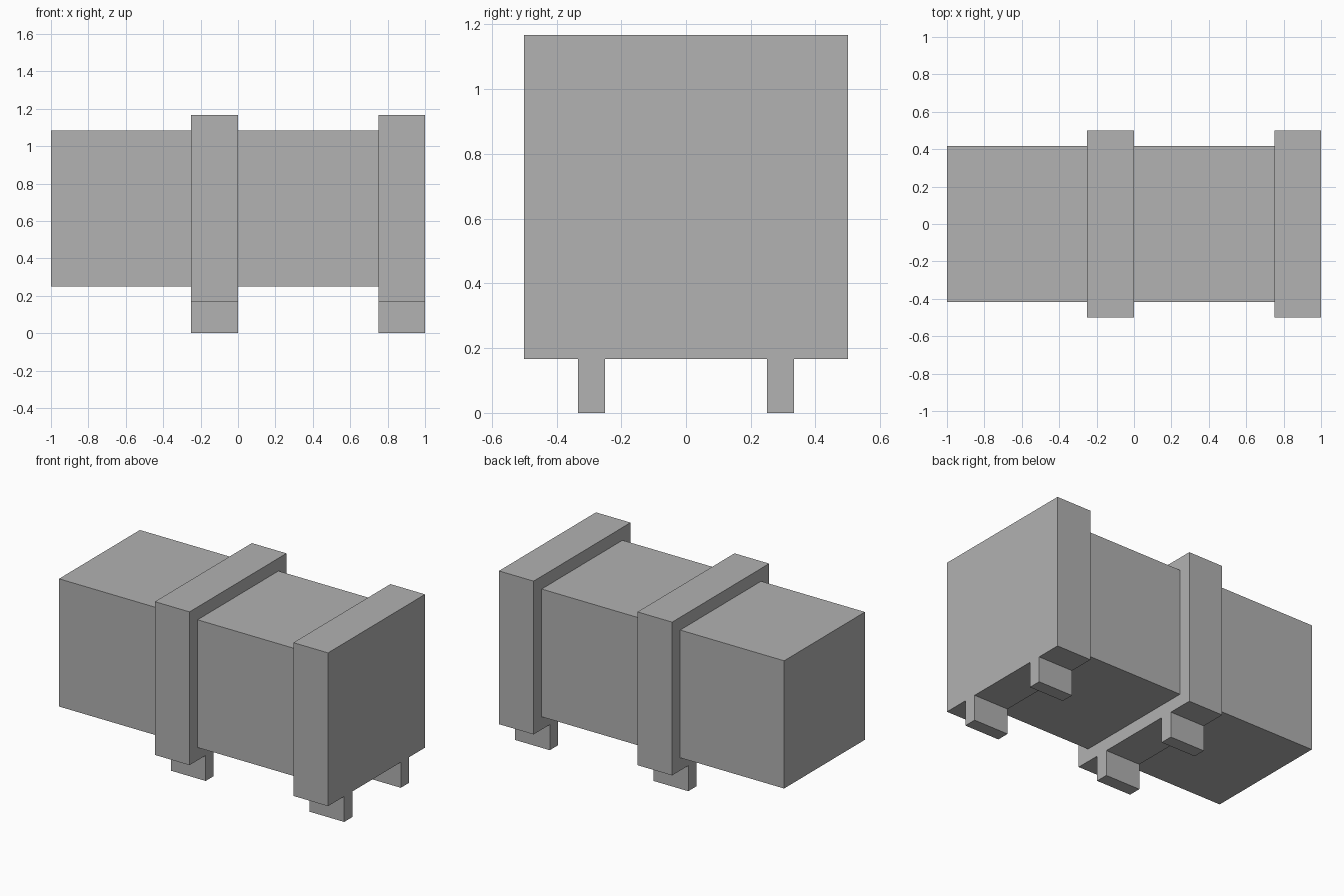
import bpy

cube = bpy.data.objects.get("Cube")
if cube:
    bpy.data.objects.remove(cube, do_unlink=True)

U = 1 / 12  # design grid unit

grey = bpy.data.materials.new("plain grey")
grey.use_nodes = True
colour = (0.445, 0.445, 0.445, 1)
grey.diffuse_color = colour
grey.node_tree.nodes["Principled BSDF"].inputs["Base Color"].default_value = colour


def box(name, x, y, z):
    """Add a box spanning the given (low, high) ranges in grid units."""
    spans = (x, y, z)
    bpy.ops.mesh.primitive_cube_add(size=1, location=[(a + b) / 2 * U for a, b in spans])
    obj = bpy.context.object
    obj.name = name
    obj.scale = [(b - a) * U for a, b in spans]
    bpy.ops.object.transform_apply(location=False, rotation=False, scale=True)
    obj.data.materials.append(grey)
    return obj


# Main body, ending inside the end band
box("body", (-12, 10), (-5, 5), (3, 13))

# Raised bands, each standing on a pair of feet
for place, x in (("middle", (-3, 0)), ("end", (9, 12))):
    box(f"{place}_band", x, (-6, 6), (2, 14))
    box(f"{place}_front_foot", x, (-4, -3), (0, 2))
    box(f"{place}_back_foot", x, (3, 4), (0, 2))
